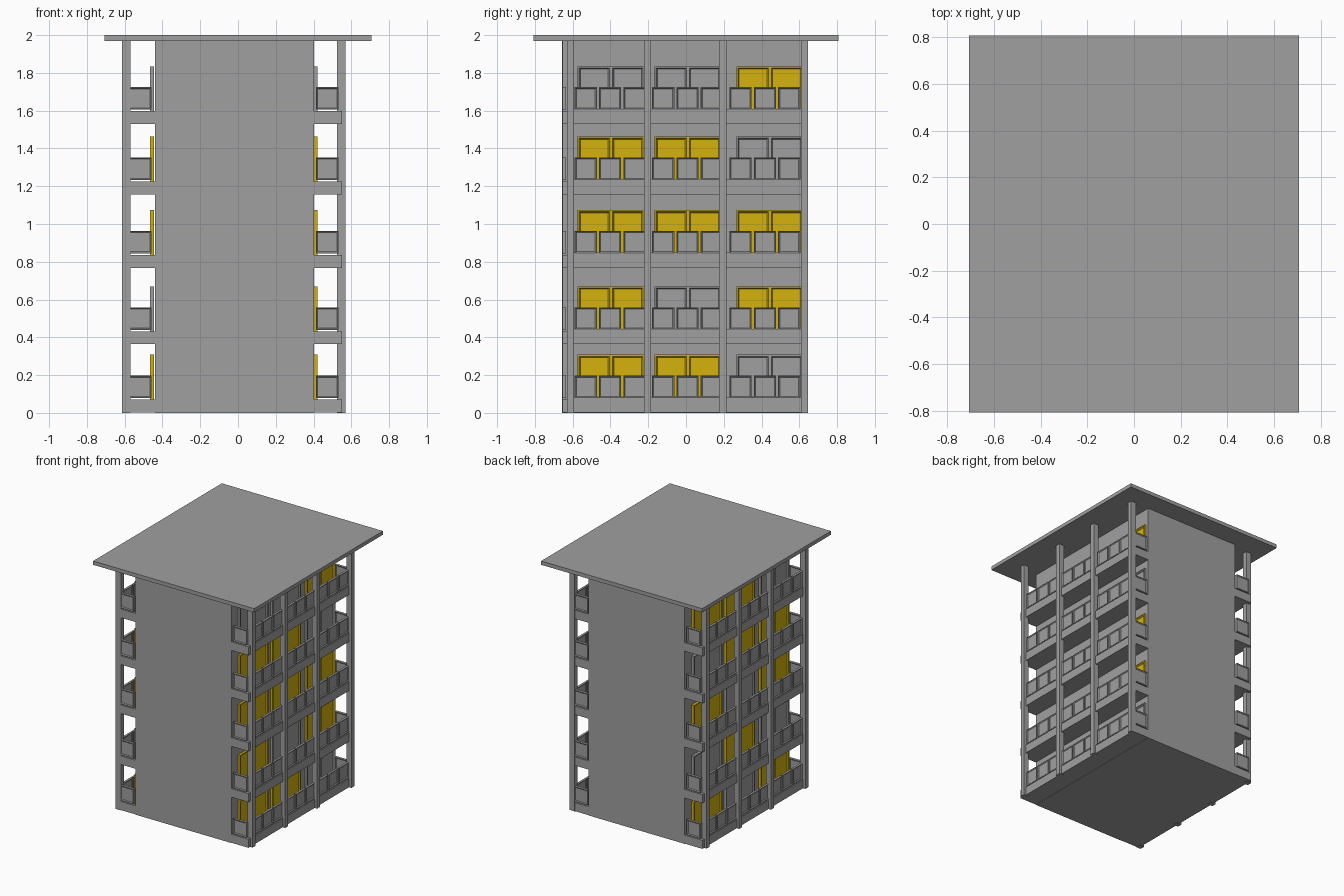
import bpy, bmesh
from math import pi
from mathutils import Matrix, Vector

if "Cube" in bpy.data.objects:
    bpy.data.objects.remove(bpy.data.objects["Cube"], do_unlink=True)


def material(name, rgb):
    m = bpy.data.materials.new(name)
    m.use_nodes = True
    m.diffuse_color = (*rgb, 1)
    m.node_tree.nodes["Principled BSDF"].inputs["Base Color"].default_value = (*rgb, 1)
    return m


GREY = material("concrete grey", (0.35, 0.35, 0.35))
YELLOW = material("lit yellow", (0.66, 0.45, 0.004))

# The second balcony side is the first one turned half way round this centre
CENTRE = Vector((-0.0225, -0.005, 0))
TURN = Matrix.Translation(CENTRE) @ Matrix.Rotation(pi, 4, "Z") @ Matrix.Translation(-CENTRE)


def add_box(bm, x, y, z, inset_axis=None, rim=0.004, depth=0.006):
    """Box from (min, max) ranges; faces along inset_axis get a recessed field."""
    size = [r[1] - r[0] for r in (x, y, z)]
    mid = [sum(r) / 2 for r in (x, y, z)]
    verts = bmesh.ops.create_cube(
        bm, size=1, matrix=Matrix.Translation(mid) @ Matrix.Diagonal((*size, 1)))["verts"]
    if inset_axis is None:
        return
    bm.normal_update()
    faces = {f for v in verts for f in v.link_faces if abs(f.normal[inset_axis]) > 0.9}
    for f in faces:
        bmesh.ops.inset_individual(bm, faces=[f], thickness=rim)
        bmesh.ops.inset_individual(bm, faces=[f], thickness=0.009, depth=-depth)


def finish(bm, name, mat, turned=False):
    if turned:
        bm.transform(TURN)
    mesh = bpy.data.meshes.new(name)
    bm.to_mesh(mesh)
    bm.free()
    mesh.materials.append(mat)
    bpy.context.collection.objects.link(bpy.data.objects.new(name, mesh))


def simple_box(name, x, y, z, turned=False):
    bm = bmesh.new()
    add_box(bm, x, y, z)
    finish(bm, name, GREY, turned)


Y_RANGE = (-0.655, 0.645)
CORE_X = 0.403
SLAB_TOPS = (0.07, 0.432, 0.836, 1.225, 1.597)
BAYS = (-0.59, -0.18, 0.23)
WINDOWS = (-0.574, -0.167, 0.267)
COLUMNS = (-0.63, -0.222, 0.176, 0.608)
LIT = {"right": ("110", "101", "111", "110", "001"),
       "left": ("101", "010", "101", "011", "110")}

# Core block and overhanging roof
simple_box("core", (-0.44, CORE_X), Y_RANGE, (0, 1.98))
simple_box("roof", (-0.707, 0.707), (-0.807, 0.807), (1.97, 2))

for side, pattern in LIT.items():
    turned = side == "left"

    # Columns from ground to roof
    bm = bmesh.new()
    for y in COLUMNS:
        add_box(bm, (0.525, 0.57), (y, y + 0.038), (0, 1.975))
    finish(bm, side + "_columns", GREY, turned)

    for floor, top in enumerate(SLAB_TOPS):
        tag = f"{side}_floor_{floor + 1}"
        # Balcony slab
        simple_box(tag + "_slab", (CORE_X - 0.01, 0.551), Y_RANGE,
                   (max(top - 0.068, 0), top), turned)

        # Railing: three panels per bay and one at each end
        bm = bmesh.new()
        rail_z = (top + 0.008, top + 0.127)
        for start in BAYS:
            for i in range(3):
                y = start + 0.129 * i
                add_box(bm, (0.53, 0.548), (y, y + 0.118), rail_z, 0)
        for y in (Y_RANGE[0], Y_RANGE[1] - 0.02):
            add_box(bm, (0.413, 0.532), (y, y + 0.02), rail_z, 1)
        # Low kerb carrying the panels
        add_box(bm, (0.534, 0.544), (-0.62, 0.62), (top - 0.002, top + 0.012))
        finish(bm, tag + "_railing", GREY, turned)

        # Double windows, lit or dark
        for bay, y in enumerate(WINDOWS):
            bm = bmesh.new()
            for i in range(2):
                a = y + 0.177 * i
                add_box(bm, (CORE_X - 0.004, 0.421), (a, a + 0.177),
                        (top - 0.002, top + 0.238), 0, 0.012, 0.01)
            finish(bm, f"{tag}_window_{bay + 1}",
                   YELLOW if pattern[floor][bay] == "1" else GREY, turned)
